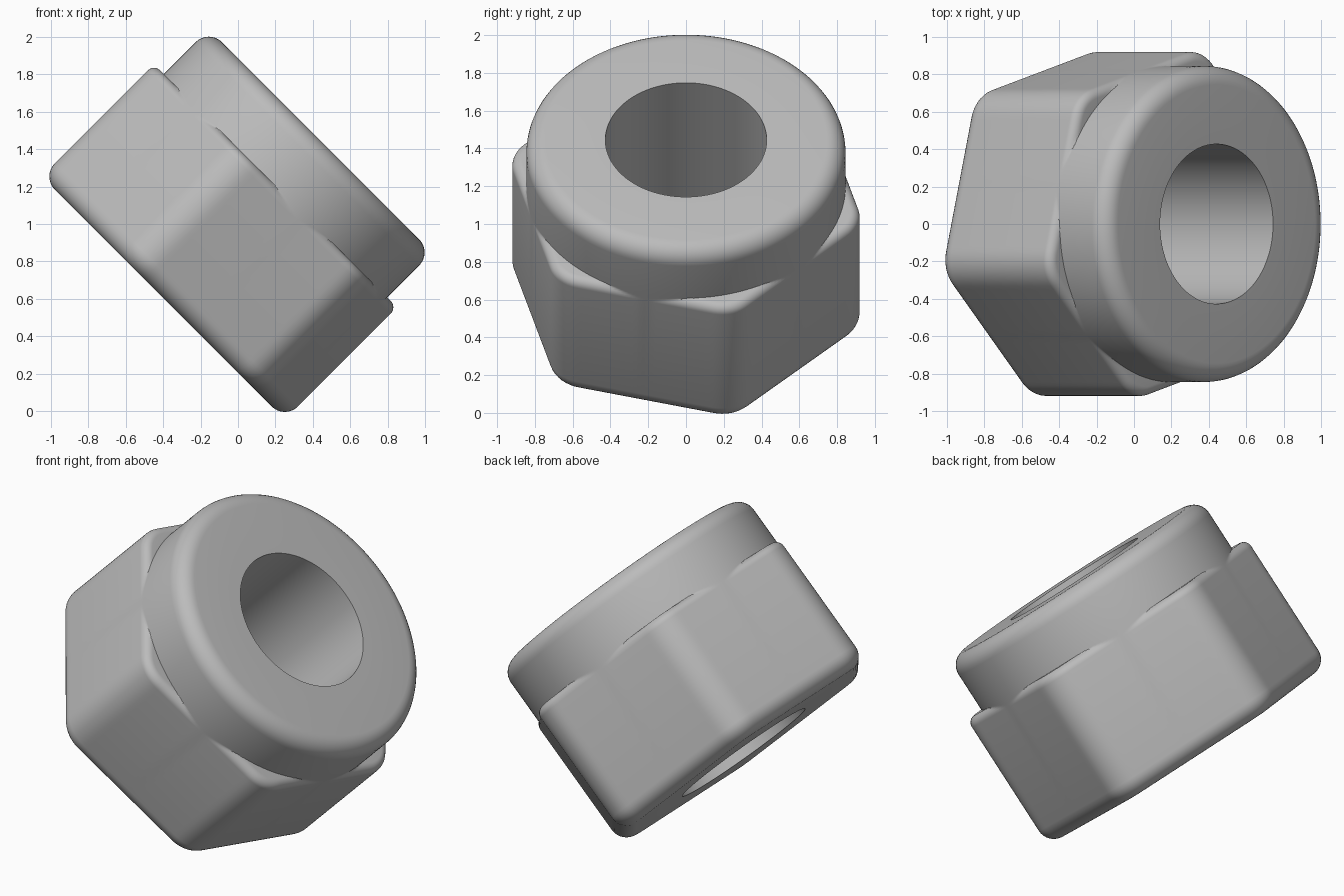
import bpy, bmesh
from math import sin, cos, pi, radians, sqrt, hypot, atan2
from mathutils import Matrix

if "Cube" in bpy.data.objects:
    bpy.data.objects.remove(bpy.data.objects["Cube"])

SIDES = 240            # points around every ring
HOLE = 0.427
COLLAR = 0.845         # collar radius, flush with the hexagon flats
APOTHEM = 0.845
CORNER = 0.2           # rounding of the six upright edges
HEX_TOP = 0.85
TOP = 1.19
STEPS = 8              # segments per rounded rim

steel = bpy.data.materials.new("grey_steel")
steel.use_nodes = True
GREY = (0.5, 0.5, 0.5, 1)
steel.diffuse_color = GREY
steel.node_tree.nodes["Principled BSDF"].inputs["Base Color"].default_value = GREY

# Tilt the nut's axis towards +x
TILT = Matrix.Translation((-0.40, 0, 0.604)) @ Matrix.Rotation(radians(45), 4, 'Y')


def hex_radius(angle, inset=0):
    """Polar radius of a hexagon with rounded corners, offset inwards."""
    a = abs((angle + pi / 6) % (pi / 3) - pi / 6)      # angle from nearest corner
    centre = (APOTHEM - CORNER) / cos(pi / 6)
    apothem, r = APOTHEM - inset, CORNER - inset
    tangent = pi / 6 - atan2(centre / 2, apothem)
    if a < tangent:
        return centre * cos(a) + sqrt(r * r - (centre * sin(a)) ** 2)
    return apothem / cos(pi / 6 - a)


def hex_ring(inset, z):
    return lambda a: (hex_radius(a, inset), z)


def shoulder_ring(inset, z):
    """Rim rounding that fades out where the flats meet the collar."""
    def point(a):
        full = hex_radius(a)
        return max(hex_radius(a, inset), min(full, COLLAR)), z
    return point


def round_ring(radius, z):
    return lambda a: (radius, z)


def fillet(size):
    """Inset and drop pairs from the side wall to the end face."""
    for i in range(STEPS + 1):
        t = pi / 2 * i / STEPS
        yield size * (1 - cos(t)), size * (1 - sin(t))


def ring_part(name, rings):
    """Closed tube whose cross-section passes through the given rings."""
    bm = bmesh.new()
    loops = []
    for ring in rings:
        loop = []
        for i in range(SIDES):
            a = 2 * pi * i / SIDES
            r, z = ring(a)
            turn = a + radians(15)
            loop.append(bm.verts.new((r * cos(turn), r * sin(turn), z)))
        loops.append(loop)
    for low, high in zip(loops, loops[1:] + loops[:1]):
        for i in range(SIDES):
            j = (i + 1) % SIDES
            bm.faces.new((low[i], low[j], high[j], high[i]))
    bmesh.ops.recalc_face_normals(bm, faces=bm.faces)
    mesh = bpy.data.meshes.new(name)
    bm.to_mesh(mesh)
    bm.free()
    mesh.materials.append(steel)
    part = bpy.data.objects.new(name, mesh)
    part.matrix_world = TILT
    bpy.context.collection.objects.link(part)
    bpy.ops.object.select_all(action='DESELECT')
    part.select_set(True)
    bpy.context.view_layer.objects.active = part
    bpy.ops.object.shade_smooth_by_angle(angle=radians(30))


# Hexagonal body with a rounded base and a softened shoulder
body = [round_ring(HOLE, 0)]
body += [hex_ring(inset, drop) for inset, drop in reversed(list(fillet(0.1)))]
body += [shoulder_ring(inset, HEX_TOP - drop) for inset, drop in fillet(0.05)]
body += [round_ring(COLLAR - 0.01, HEX_TOP), round_ring(HOLE, HEX_TOP)]
ring_part("hex_body", body)

# Round collar with a rounded top rim
collar = [round_ring(HOLE, HEX_TOP), round_ring(COLLAR, HEX_TOP)]
collar += [round_ring(COLLAR - inset, TOP - drop) for inset, drop in fillet(0.1)]
collar += [round_ring(HOLE, TOP)]
ring_part("round_collar", collar)
